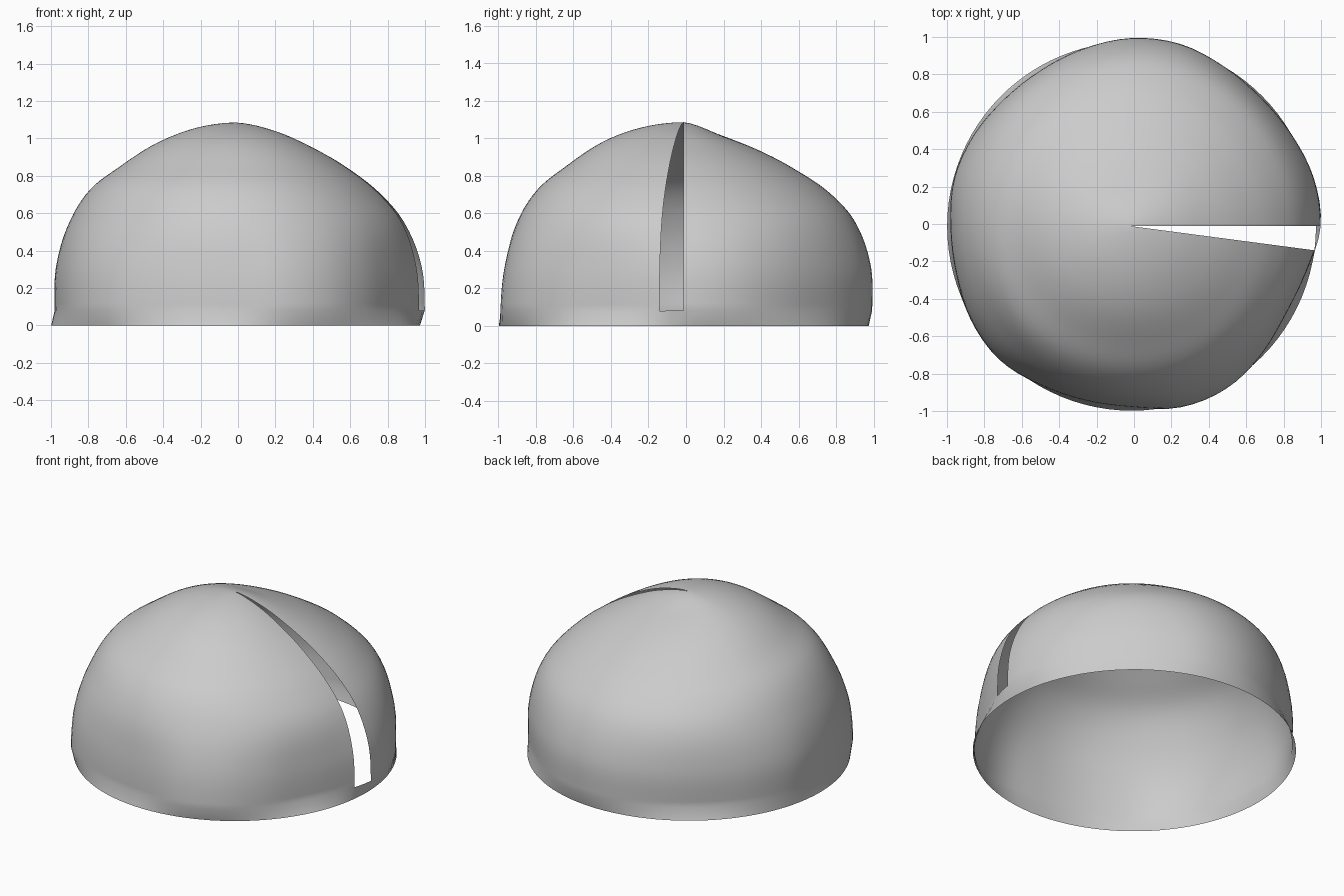
import bpy, bmesh, math

if "Cube" in bpy.data.objects:
    bpy.data.objects.remove(bpy.data.objects["Cube"])

CX, CY = -0.013, -0.012
BASE_R = 0.986
SEG = 96

# wavy plan outline just above the rim, every 15 degrees from +x
OUTLINE = [1.011, 1.008, .985, .972, .984, 1.007, 1.004, .98, .96, .957, .973, .982,
           .968, .972, .995, 1.005, .98, .965, .968, 1.003, 1.006, .978, .95, .965]

# dome radius at higher elevations, towards +x, +y, -x, -y
ELEV = [4.6, 18, 32, 43, 54, 67, 79, 90]
UPPER = [(1.051, 1.064, 1.049, 1.049),
         (1.043, 1.048, 1.066, 1.067),
         (1.032, 1.023, 1.052, 1.058),
         (1.036, 1.017, 1.062, 1.072),
         (1.060, 1.034, 1.076, 1.081),
         (1.085, 1.085, 1.085, 1.085)]


def catmull(a, b, c, d, t):
    return b + .5 * t * (c - a + t * (2*a - 5*b + 4*c - d + t * (3*(b - c) + d - a)))


def around(table, ang):
    n = len(table)
    u = ang / 360 * n
    i = math.floor(u)
    return catmull(*[table[(i + k) % n] for k in (-1, 0, 1, 2)], u - i)


def radius(elev, ang):
    o = around(OUTLINE, ang)
    wave = o - .982
    rows = [o * 1.003, 1.02 + wave * .8 + .01 * math.sin(math.radians(ang))]
    for row, fade in zip(UPPER, (.4, .2, .1, 0, 0, 0)):
        rows.append(around(row, ang) + wave * fade * .5)
    i = max(k for k in range(len(ELEV) - 1) if ELEV[k] <= elev + 1e-6)
    t = (elev - ELEV[i]) / (ELEV[i + 1] - ELEV[i])
    g = lambda k: rows[max(0, min(len(rows) - 1, k))]
    return catmull(g(i - 1), g(i), g(i + 1), g(i + 2), t)


bm = bmesh.new()

# rings from the circular rim up to the apex
RINGS = 40
levels = [None] + [4.6 + (90 - 4.6) * k / RINGS for k in range(RINGS)]
rings = []
for e in levels:
    ring = []
    for s in range(SEG):
        ang = 360 * s / SEG
        a = math.radians(ang)
        if e is None:
            d, z = BASE_R, 0
        else:
            r = radius(e, ang)
            d, z = r * math.cos(math.radians(e)), r * math.sin(math.radians(e))
        ring.append(bm.verts.new((CX + d * math.cos(a), CY + d * math.sin(a), z)))
    rings.append(ring)
apex = bm.verts.new((CX, CY, 1.085))

# skin, leaving the 7.5 degree slit open above the rim band
slit = (SEG - 2, SEG - 1)
for j in range(len(rings)):
    for s in range(SEG):
        if j > 0 and s in slit:
            continue
        n = (s + 1) % SEG
        if j + 1 < len(rings):
            bm.faces.new((rings[j][s], rings[j][n], rings[j+1][n], rings[j+1][s]))
        else:
            bm.faces.new((rings[j][s], rings[j][n], apex))
bmesh.ops.delete(bm, geom=[v for v in bm.verts if not v.link_faces], context='VERTS')
for f in bm.faces:
    f.smooth = True

mesh = bpy.data.meshes.new("dome_shell")
bm.to_mesh(mesh)
bm.free()
dome = bpy.data.objects.new("dome_shell", mesh)
bpy.context.collection.objects.link(dome)
